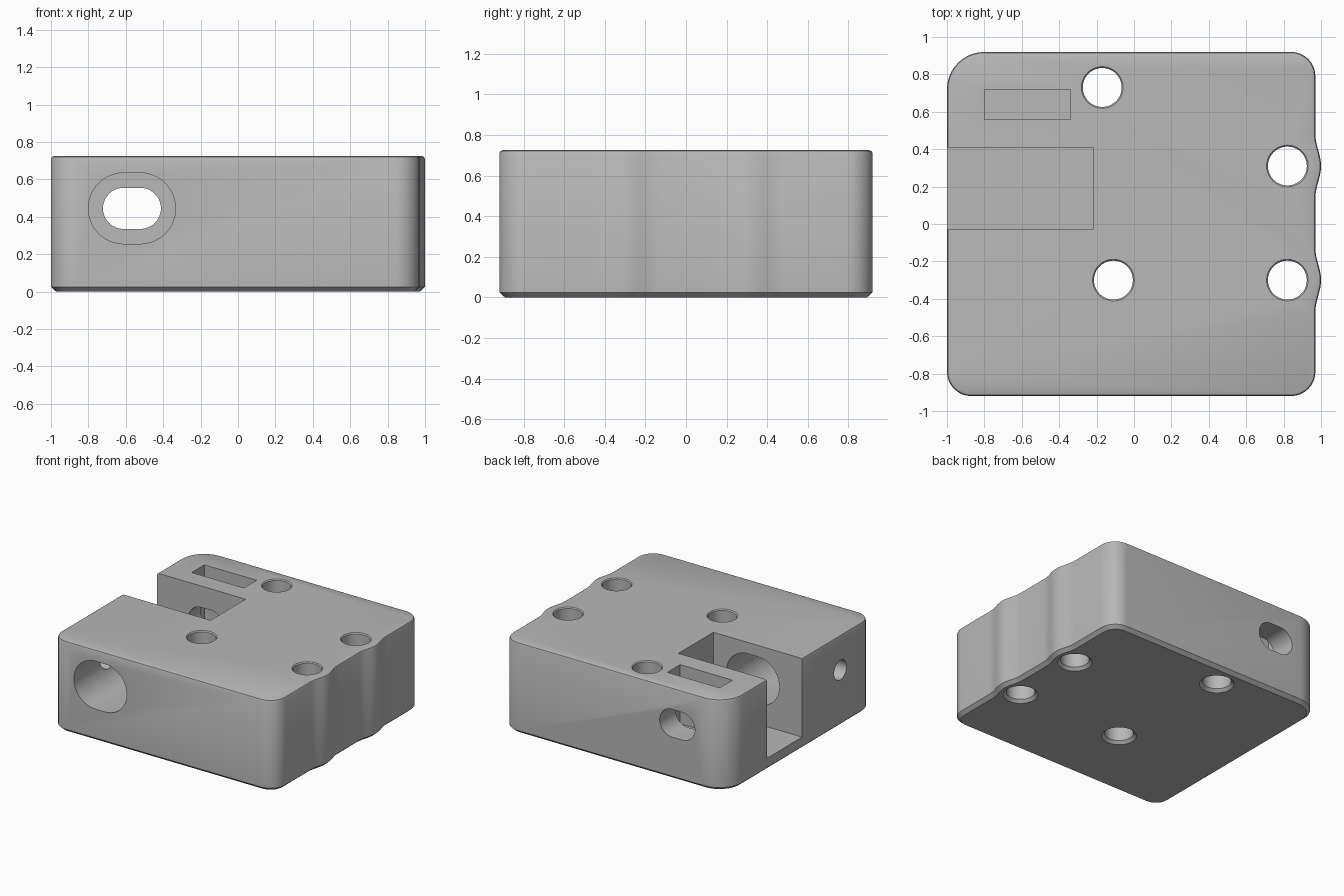
import bpy, bmesh, math
from mathutils import Vector

old = bpy.data.objects.get("Cube")
if old:
    bpy.data.objects.remove(old, do_unlink=True)

TOP = 0.725
SLOT_X, SLOT_Z = -0.567, 0.445
BOLT_HOLES = [(-0.17, 0.73), (0.82, 0.31), (0.82, -0.3), (-0.11, -0.3)]

grey = bpy.data.materials.new("plain grey")
grey.use_nodes = True
grey.diffuse_color = (0.48, 0.48, 0.48, 1)
grey.node_tree.nodes["Principled BSDF"].inputs["Base Color"].default_value = (0.48, 0.48, 0.48, 1)


def loft(name, rings):
    """Closed solid skinned through matching rings of points."""
    bm = bmesh.new()
    loops = [[bm.verts.new(p) for p in ring] for ring in rings]
    n = len(loops[0])
    for a, b in zip(loops, loops[1:]):
        for i in range(n):
            j = (i + 1) % n
            bm.faces.new((a[i], a[j], b[j], b[i]))
    bm.faces.new(loops[0][::-1])
    bm.faces.new(loops[-1])
    bmesh.ops.recalc_face_normals(bm, faces=bm.faces)
    mesh = bpy.data.meshes.new(name)
    bm.to_mesh(mesh)
    bm.free()
    mesh.materials.append(grey)
    ob = bpy.data.objects.new(name, mesh)
    bpy.context.collection.objects.link(ob)
    return ob


def arc(cx, cy, r, start, sweep, steps):
    return [(cx + r * math.cos(start + sweep * i / steps),
             cy + r * math.sin(start + sweep * i / steps)) for i in range(steps + 1)]


def circle(cx, cy, r):
    return arc(cx, cy, r, 0, math.tau, 40)[:-1]


def stadium(cx, cy, width, height):
    r, d = height / 2, (width - height) / 2
    return (arc(cx + d, cy, r, -math.pi / 2, math.pi, 20)
            + arc(cx - d, cy, r, math.pi / 2, math.pi, 20))


def rect(x0, x1, y0, y1):
    return [(x0, y0), (x1, y0), (x1, y1), (x0, y1)]


def body_outline(inset):
    """Rounded plan with two soft swells beside the right-hand bolt holes."""
    x0, x1, y = -1 + inset, 0.97 - inset, 0.92 - inset
    r, big = 0.13 - inset, 0.2 - inset
    q = math.pi / 2
    pts = arc(x1 - r, -y + r, r, -q, q, 8)
    for cy in (-0.3, 0.31):
        for i in range(-8, 9):
            t = i / 8
            pts.append((x1 + 0.03 * math.cos(t * q) ** 2, cy + 0.17 * t))
    pts += arc(x1 - r, y - r, r, 0, q, 8)
    pts += arc(x0 + big, y - big, big, q, q, 10)
    pts += arc(x0 + r, -y + r, r, 2 * q, q, 8)
    return pts


# Main block: chamfered base, softly rounded top edge
levels = [(0, 0.028), (0.025, 0), (TOP - 0.016, 0), (TOP - 0.005, 0.005), (TOP, 0.016)]
body = loft("clamp_block", [[(x, y, z) for x, y in body_outline(s)] for z, s in levels])

cutters = []


def cut_z(name, pts, z0, z1):
    cutters.append(loft(name, [[(x, y, z) for x, y in pts] for z in (z0, z1)]))


def cut_y(name, pts, y0, y1):
    cutters.append(loft(name, [[(x, y, z) for x, z in pts] for y in (y0, y1)]))


# Open side pocket and nut pocket
cut_z("side_pocket", rect(-1.2, -0.22, -0.03, 0.41), 0.1, 1)
cut_z("nut_pocket", rect(-0.8, -0.34, 0.56, 0.72), 0.255, 1)

# Wide slotted tunnel at the front, narrow one at the back
cut_y("front_tunnel", stadium(SLOT_X, SLOT_Z, 0.466, 0.38), -1.2, 0.2)
cut_y("back_tunnel", stadium(SLOT_X, SLOT_Z, 0.31, 0.22), 0.22, 1.2)

# Small screw hole into the front tunnel
cutters.append(loft("screw_hole", [[(x, y, z) for y, z in circle(-0.51, 0.45, 0.078)]
                                   for x in (-1.2, -0.6)]))

# Vertical bolt holes with countersunk mouths underneath
for cx, cy in BOLT_HOLES:
    profile = [(-0.02, 0.146), (0.022, 0.104), (TOP - 0.008, 0.104), (TOP + 0.02, 0.13)]
    cutters.append(loft("bolt_hole", [[(x, y, z) for x, y in circle(cx, cy, r)]
                                      for z, r in profile]))

# Carve the block
for c in cutters:
    c.hide_render = True
    mod = body.modifiers.new(c.name, "BOOLEAN")
    mod.operation = "DIFFERENCE"
    mod.solver = "EXACT"
    mod.object = c

bpy.context.view_layer.update()
graph = bpy.context.evaluated_depsgraph_get()
carved = bpy.data.meshes.new_from_object(body.evaluated_get(graph))
body.modifiers.clear()
body.data = carved
for c in cutters:
    bpy.data.objects.remove(c, do_unlink=True)

# Smooth the curved walls, keep edges sharp
bpy.ops.object.select_all(action="DESELECT")
body.select_set(True)
bpy.context.view_layer.objects.active = body
bpy.ops.object.shade_smooth_by_angle(angle=math.radians(30))
